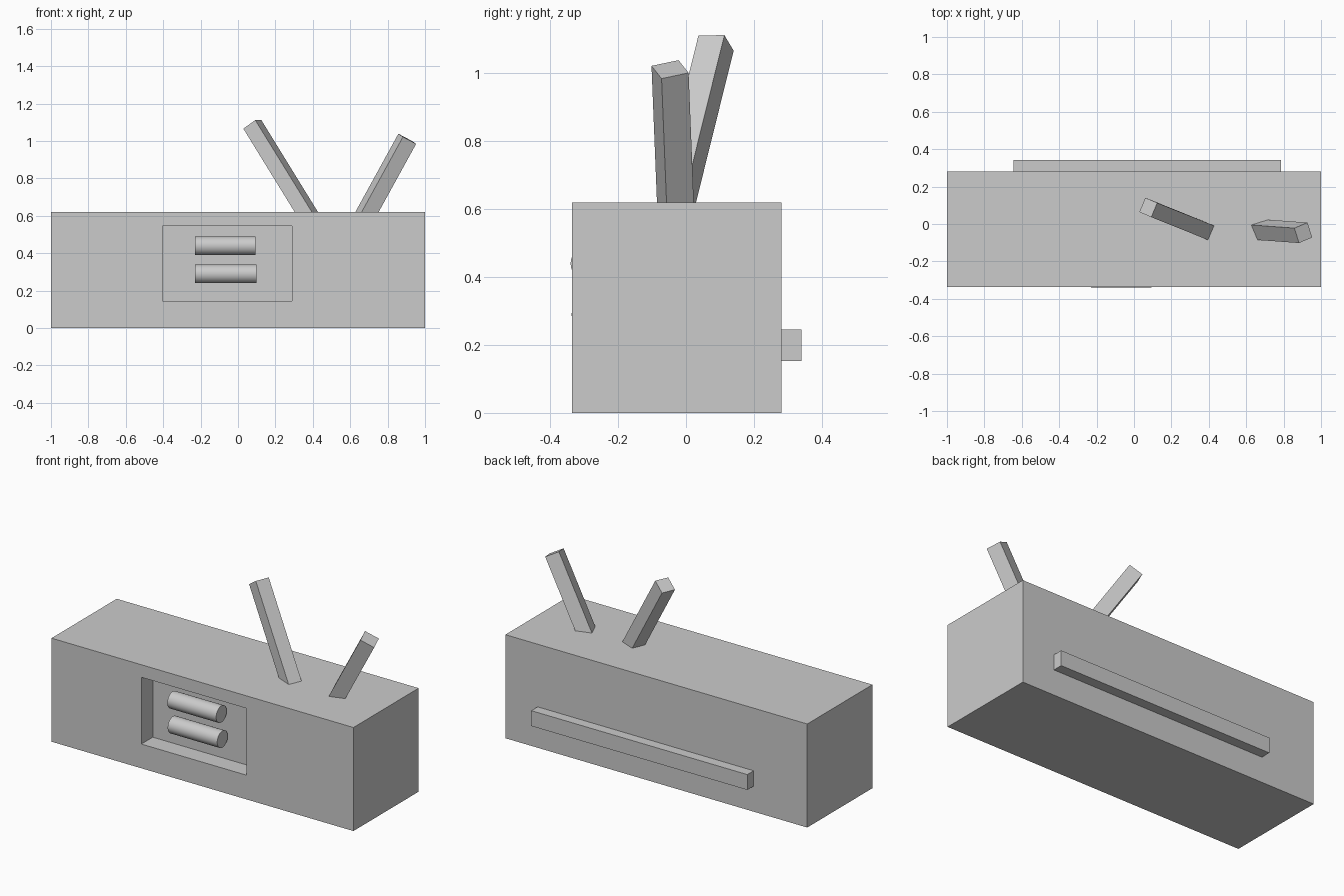
import bpy, math
from mathutils import Matrix, Vector

if "Cube" in bpy.data.objects:
    bpy.data.objects.remove(bpy.data.objects["Cube"])


def box(name, lo, hi):
    lo, hi = Vector(lo), Vector(hi)
    bpy.ops.mesh.primitive_cube_add(size=1, location=(lo + hi) / 2)
    ob = bpy.context.object
    ob.name = name
    ob.scale = hi - lo
    bpy.ops.object.transform_apply(location=False, rotation=False, scale=True)
    return ob


def tilted_bar(name, top, up, side, width, length):
    """Square bar whose top cap is centred on `top`, running back along -up."""
    z = Vector(up).normalized()
    x = Vector(side)
    x = (x - z * x.dot(z)).normalized()
    y = z.cross(x)
    ob = box(name, (-width / 2, -width / 2, -length), (width / 2, width / 2, 0))
    rot = Matrix((x, y, z)).transposed()
    ob.matrix_world = Matrix.Translation(Vector(top) - z * length / 2) @ rot.to_4x4()
    return ob


# Main body with a rectangular recess in the front
body = box("body", (-1, -0.336, 0), (1, 0.281, 0.62))
cutter = box("recess_cutter", (-0.405, -0.5, 0.145), (0.29, -0.228, 0.545))
mod = body.modifiers.new("recess", 'BOOLEAN')
mod.object = cutter
mod.operation = 'DIFFERENCE'
mod.solver = 'EXACT'
bpy.context.view_layer.objects.active = body
bpy.ops.object.modifier_apply(modifier=mod.name)
bpy.data.objects.remove(cutter, do_unlink=True)

# Two horizontal rollers in the recess
for name, y, z, x1 in (("upper_roller", -0.29, 0.44, 0.093),
                       ("lower_roller", -0.287, 0.29, 0.098)):
    x0 = -0.23
    bpy.ops.mesh.primitive_cylinder_add(
        vertices=32, radius=0.05, depth=x1 - x0,
        location=((x0 + x1) / 2, y, z), rotation=(0, math.pi / 2, 0))
    bpy.context.object.name = name
    bpy.ops.object.shade_smooth_by_angle()

# Long rail on the back
box("back_rail", (-0.645, 0.27, 0.153), (0.787, 0.341, 0.245))

# Two slanted bars rising from the top
tilted_bar("left_antenna", (0.0765, 0.0885, 1.0895),
           (-0.303, 0.122, 0.492), (0.032, 0.075, 0), 0.083, 0.63)
tilted_bar("right_antenna", (0.905, -0.047, 1.012),
           (0.55, -0.04, 1), (-0.025, 0.082, 0.018), 0.085, 0.51)
